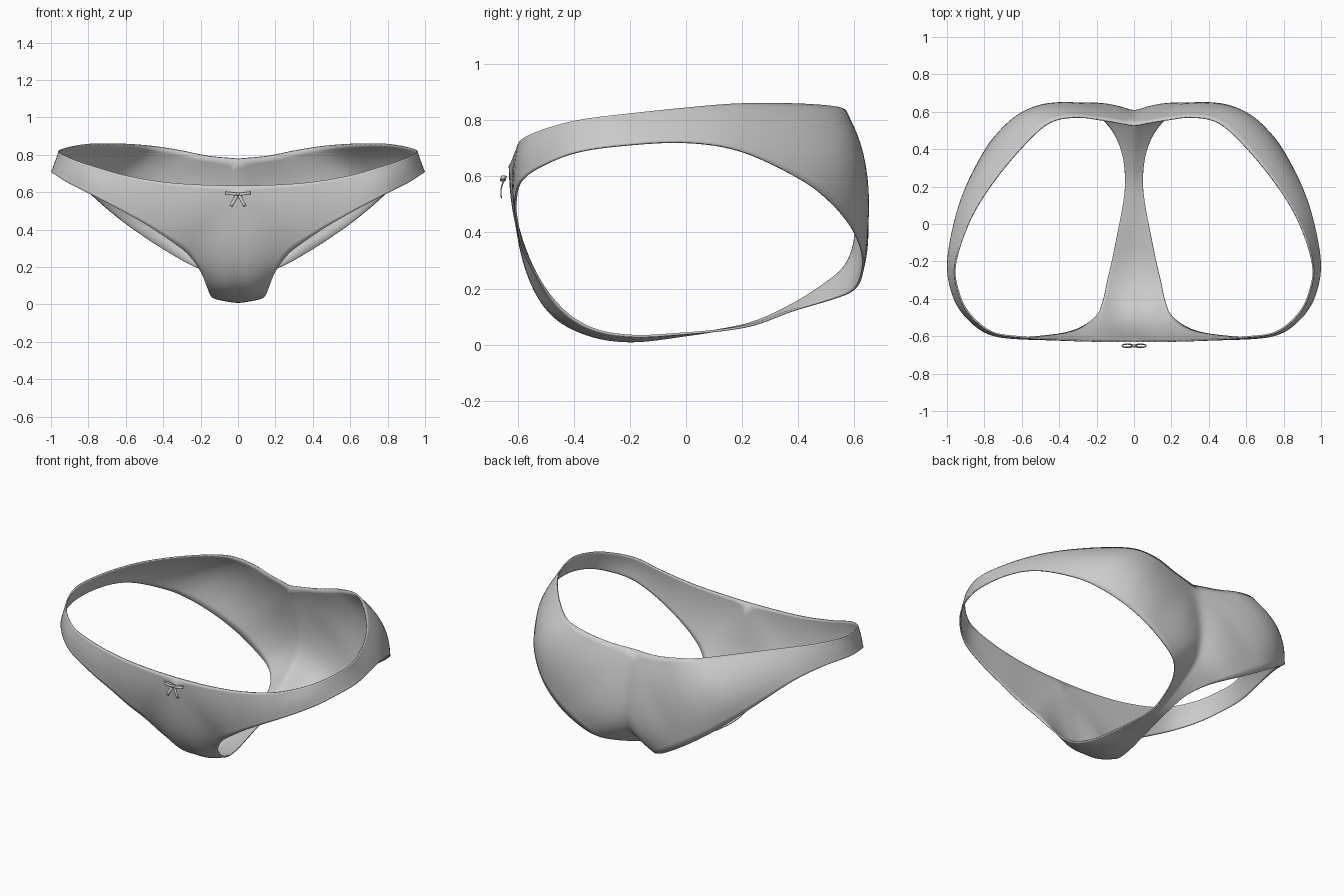
import bpy, bmesh, math
from mathutils import Vector

if "Cube" in bpy.data.objects:
    bpy.data.objects.remove(bpy.data.objects["Cube"])

fabric = bpy.data.materials.new("grey_fabric")
fabric.diffuse_color = (0.6, 0.6, 0.6, 1)
fabric.use_nodes = True
fabric.node_tree.nodes["Principled BSDF"].inputs["Base Color"].default_value = fabric.diffuse_color

# Rungs around one leg opening: leg-edge xyz, outer-edge xyz (waist or centre line), bulge
front = [
    (.27, -.55, .27, 0, -.632, .635, .02),
    (.36, -.585, .34, .2, -.63, .64, .015),
    (.48, -.603, .42, .4, -.622, .655, .01),
    (.62, -.612, .5, .6, -.608, .69, .01),
    (.78, -.59, .585, .76, -.582, .735, .01),
    (.9, -.5, .645, .88, -.485, .775, .005),
    (.97, -.385, .688, .94, -.37, .803, 0),
    (1.0, -.22, .712, .96, -.22, .822, 0),
    (.965, 0, .722, .89, 0, .845, .005)]
back = [
    (.9, .2, .69, .78, .19, .86, .015),
    (.79, .41, .59, .62, .39, .86, .04),
    (.7, .515, .51, .46, .54, .848, .06),
    (.6, .585, .43, .31, .575, .825, .07),
    (.5, .622, .36, .16, .558, .795, .07),
    (.4, .635, .295, 0, .53, .78, .06)]
gusset = [
    (.28, .622, .225, 0, .575, .62, .05),
    (.2, .59, .188, 0, .605, .43, .03),
    (.14, .535, .165, 0, .575, .29, .01),
    (.09, .46, .142, 0, .48, .205, 0),
    (.06, .37, .115, 0, .38, .14, 0),
    (.045, .25, .07, 0, .25, .078, 0),
    (.055, .13, .048, 0, .13, .05, 0),
    (.085, -.03, .034, 0, -.03, .025, 0),
    (.115, -.18, .027, 0, -.2, .006, .003),
    (.145, -.31, .045, 0, -.36, .034, .01),
    (.167, -.41, .095, 0, -.5, .125, .02),
    (.2, -.49, .175, 0, -.59, .32, .02)]
rows = front + back + gusset
corners = {0, len(front) + len(back) - 1}   # waist meets centre line here
STEPS, ACROSS = 6, 14


def spline(points, sharp):
    """Closed smooth curve through points, with one-sided tangents at sharp indices."""
    n, out = len(points), []
    for i in range(n):
        j = (i + 1) % n
        a, b = points[i], points[j]
        ta = (b - a) if i in sharp else (b - points[i - 1]) / 2
        tb = (b - a) if j in sharp else (points[(j + 1) % n] - a) / 2
        for k in range(STEPS):
            t = k / STEPS
            out.append(a * (2*t**3 - 3*t*t + 1) + ta * (t**3 - 2*t*t + t)
                       + b * (3*t*t - 2*t**3) + tb * (t**3 - t*t))
    return out


def add_object(name, bm):
    mesh = bpy.data.meshes.new(name)
    bm.to_mesh(mesh)
    bm.free()
    mesh.materials.append(fabric)
    ob = bpy.data.objects.new(name, mesh)
    bpy.context.collection.objects.link(ob)
    for p in mesh.polygons:
        p.use_smooth = True
    return ob


# Garment body: both halves lofted from leg edge to waist and centre line
leg = spline([Vector(r[:3]) for r in rows], set())
outer = spline([Vector(r[3:6]) for r in rows], corners)
bulge = [v.x for v in spline([Vector((r[6], 0, 0)) for r in rows], set())]
bm = bmesh.new()
for side in (1, -1):
    grid = []
    for a, b, h in zip(leg, outer, bulge):
        mid = (a + b) / 2 - Vector((0, 0, .45))
        away = mid.normalized()
        ring = []
        for k in range(ACROSS + 1):
            s = k / ACROSS
            p = a.lerp(b, s) + away * (4 * h * s * (1 - s))
            ring.append(bm.verts.new((p.x * side, p.y, p.z)))
        grid.append(ring)
    for i in range(len(grid)):
        g0, g1 = grid[i], grid[(i + 1) % len(grid)]
        for k in range(ACROSS):
            quad = (g0[k], g1[k], g1[k + 1], g0[k + 1])
            bm.faces.new(quad if side > 0 else quad[::-1])
bmesh.ops.remove_doubles(bm, verts=bm.verts, dist=1e-4)
inner = [v for v in bm.verts if not v.is_boundary]
for _ in range(8):      # relax the centre seam
    bmesh.ops.smooth_vert(bm, verts=inner, factor=.5,
                          use_axis_x=True, use_axis_y=True, use_axis_z=True)
bm.normal_update()
# make the normals face outward
if sum(f.normal.dot(f.calc_center_median() - Vector((0, 0, .45))) for f in bm.faces) < 0:
    bmesh.ops.reverse_faces(bm, faces=bm.faces)
body = add_object("garment_body", bm)
solid = body.modifiers.new("cloth_thickness", 'SOLIDIFY')
solid.thickness = .008
solid.offset = -1


def ribbon(name, path, width):
    """Thin strip along path; width is the vector across it."""
    bm = bmesh.new()
    w = Vector(width) / 2
    pairs = [(bm.verts.new(Vector(p) - w), bm.verts.new(Vector(p) + w)) for p in path]
    for (a, b), (c, d) in zip(pairs, pairs[1:]):
        bm.faces.new((a, c, d, b))
    ob = add_object(name, bm)
    m = ob.modifiers.new("ribbon_thickness", 'SOLIDIFY')
    m.thickness = .003
    m.offset = 0


# Bow on the front of the waistband
for side, label in ((1, "right"), (-1, "left")):
    loop = []
    for k in range(17):
        a = math.pi + 2 * math.pi * k / 16
        x = .034 + .032 * math.cos(a)
        loop.append((side * x, -.651 + .009 * math.sin(a), .588 + .12 * x))
    ribbon("bow_loop_" + label, loop, (0, .004, .014))
    tail = [(side * (.004 + .034 * t), -.648 - .012 * math.sin(2.2 * t), .588 - .064 * t)
            for t in (0, .2, .4, .6, .8, 1)]
    ribbon("bow_tail_" + label, tail, (.017, 0, .006 * side))

# Bow knot
bm = bmesh.new()
bmesh.ops.create_uvsphere(bm, u_segments=12, v_segments=8, radius=.01)
for v in bm.verts:
    v.co = Vector((v.co.x, v.co.y * .8 - .652, v.co.z + .59))
add_object("bow_knot", bm)
